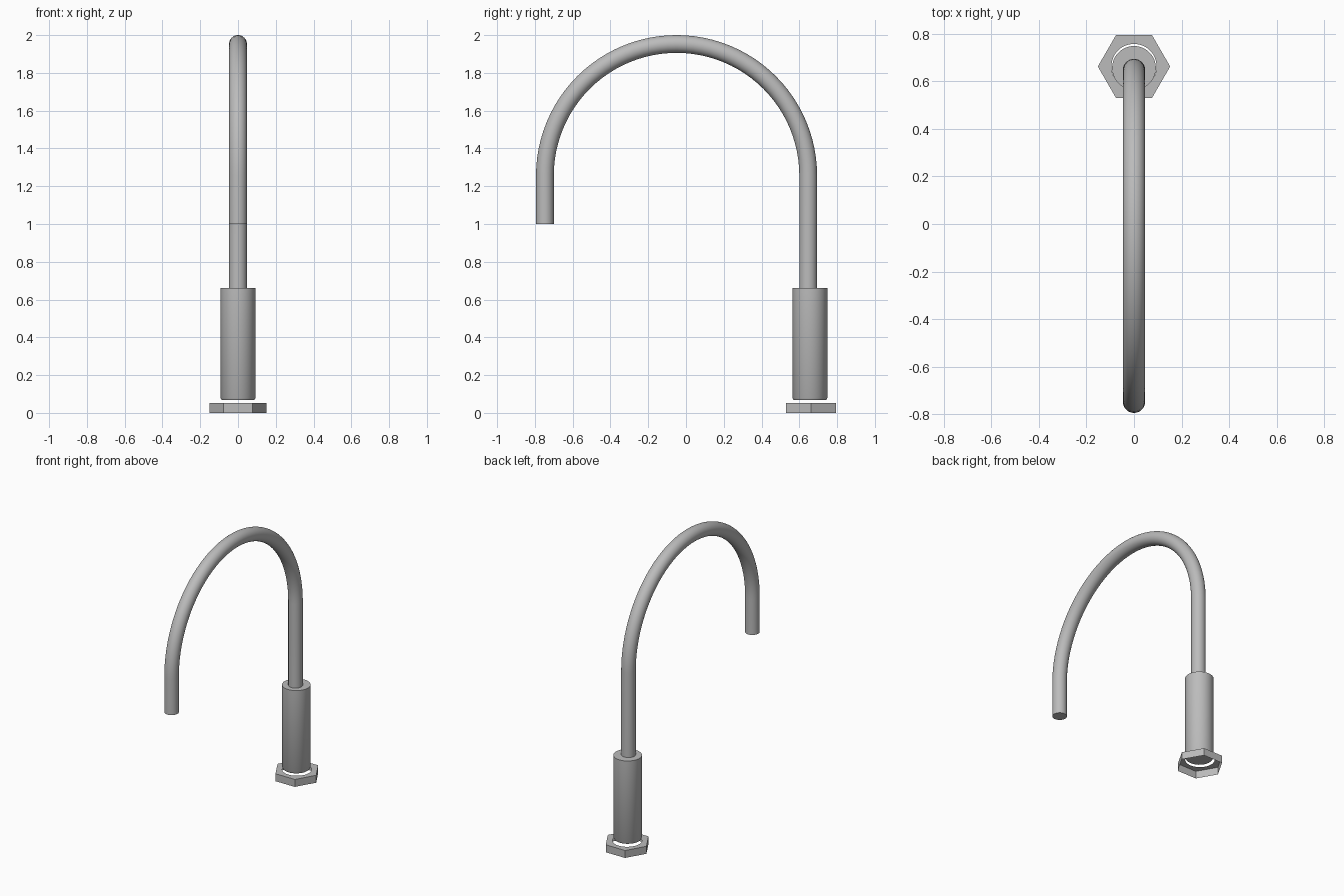
import bpy, bmesh
from math import sin, cos, pi, radians

cube = bpy.data.objects.get("Cube")
if cube:
    bpy.data.objects.remove(cube, do_unlink=True)

metal = bpy.data.materials.new("brushed_grey")
metal.use_nodes = True
grey = (0.5, 0.5, 0.5, 1)
metal.diffuse_color = grey
metal.node_tree.nodes["Principled BSDF"].inputs["Base Color"].default_value = grey


def finish(name, bm, smooth=True):
    mesh = bpy.data.meshes.new(name)
    bm.to_mesh(mesh)
    bm.free()
    obj = bpy.data.objects.new(name, mesh)
    bpy.context.collection.objects.link(obj)
    mesh.materials.append(metal)
    if smooth:
        bpy.ops.object.select_all(action='DESELECT')
        obj.select_set(True)
        bpy.context.view_layer.objects.active = obj
        bpy.ops.object.shade_smooth_by_angle(angle=radians(40))
    return obj


def ring(bm, centre, radius, sides, tilt=0.0, start=0.0):
    """Ring of vertices around a path direction tilted from +z towards -y."""
    verts = []
    for i in range(sides):
        a = start + 2 * pi * i / sides
        u, v = radius * cos(a), radius * sin(a)
        verts.append(bm.verts.new((u, centre[0] + v * cos(tilt), centre[1] + v * sin(tilt))))
    return verts


def bridge(bm, low, high):
    n = len(low)
    for i in range(n):
        j = (i + 1) % n
        bm.faces.new((low[i], low[j], high[j], high[i]))


def loft(name, rings, sides):
    bm = bmesh.new()
    loops = [ring(bm, (y, z), r, sides, t) for y, z, r, t in rings]
    for low, high in zip(loops, loops[1:]):
        bridge(bm, low, high)
    bm.faces.new(loops[0][::-1])
    bm.faces.new(loops[-1])
    return finish(name, bm)


# Spout: straight riser, half-circle arch, short drop
TUBE, ARCH, MID_Y, SPRING = 0.047, 0.697, -0.05, 1.256
path = [(MID_Y + ARCH, 0.64, TUBE, 0)]
path += [(MID_Y + ARCH * cos(pi * k / 48), SPRING + ARCH * sin(pi * k / 48), TUBE, pi * k / 48)
         for k in range(49)]
path.append((MID_Y - ARCH, 1.0, TUBE, pi))
loft("spout", path, 32)

# Body: cylinder with a small chamfer at its foot
BODY_Y = 0.656
loft("body", [(BODY_Y, 0.068, 0.086, 0), (BODY_Y, 0.078, 0.092, 0), (BODY_Y, 0.66, 0.092, 0)], 48)

# Hexagonal base nut: open underneath, round hole in the top
NUT_Y, NUT_R, HOLE_R, NUT_TOP = 0.662, 0.152, 0.095, 0.053
bm = bmesh.new()
foot = ring(bm, (NUT_Y, 0), NUT_R, 6)
rim = ring(bm, (NUT_Y, NUT_TOP), NUT_R, 6)
hole = ring(bm, (NUT_Y, NUT_TOP), HOLE_R, 48)
bridge(bm, foot, rim)
for i in range(6):
    arc = [hole[(8 * i + k) % 48] for k in range(9)]
    bm.faces.new([rim[i], rim[(i + 1) % 6]] + arc[::-1])
finish("base_nut", bm, smooth=False)
